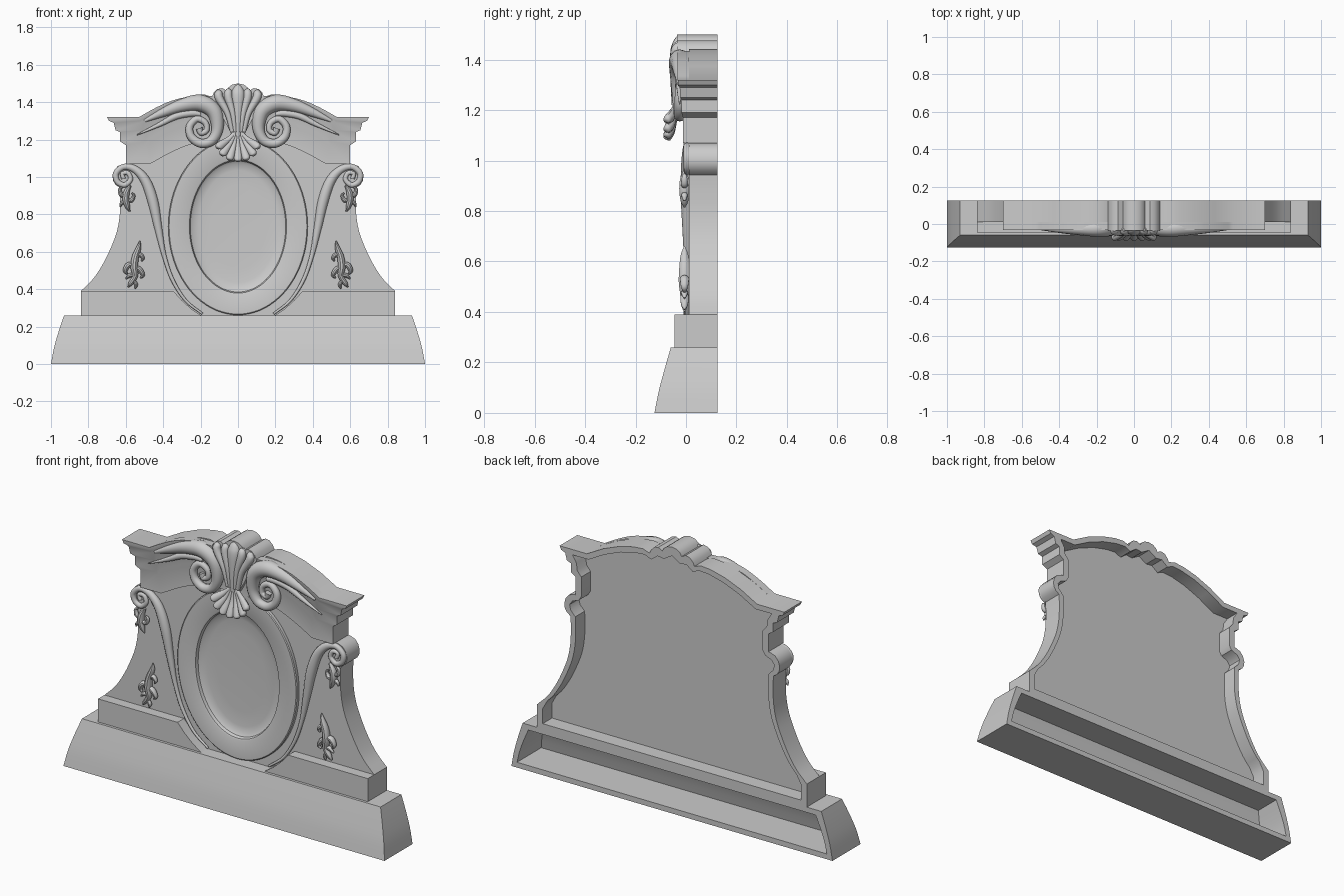
import bpy, bmesh
from math import sin, cos, pi
from mathutils import Vector

BACK, FACE = 0.125, 0.012


def finish(name, bm):
    bmesh.ops.recalc_face_normals(bm, faces=bm.faces)
    me = bpy.data.meshes.new(name)
    bm.to_mesh(me)
    bm.free()
    ob = bpy.data.objects.new(name, me)
    bpy.context.collection.objects.link(ob)
    return ob


def spline(pts, n=6):
    """Catmull-Rom through points of any dimension."""
    P = [Vector(p) for p in pts]
    P = [2 * P[0] - P[1]] + P + [2 * P[-1] - P[-2]]
    out = []
    for i in range(1, len(P) - 2):
        a, b, c, d = P[i - 1:i + 3]
        for k in range(n):
            t = k / n
            out.append(0.5 * (2 * b + (c - a) * t + (2 * a - 5 * b + 4 * c - d) * t * t
                              + (3 * b - a - 3 * c + d) * t ** 3))
    return out + [P[-2]]


def loop(bm, pts, y):
    return [bm.verts.new((p[0], y, p[1])) for p in pts]


def bridge(bm, a, b, closed=True):
    n = len(a)
    for i in range(n if closed else n - 1):
        j = (i + 1) % n
        bm.faces.new((a[i], a[j], b[j], b[i]))


def fill_between(bm, a, b):
    edges = []
    for l in (a, b):
        for i in range(len(l)):
            v, w = l[i], l[(i + 1) % len(l)]
            edges.append(bm.edges.get((v, w)) or bm.edges.new((v, w)))
    bmesh.ops.triangle_fill(bm, edges=edges, use_beauty=True)


def mirrored(half):
    pts = [tuple(p) for p in half]
    return pts + [(-x, z) for x, z in reversed(pts) if x > 1e-6]


def ellipse(rx, rz, n=80):
    return [(rx * cos(2 * pi * i / n), 0.735 + rz * sin(2 * pi * i / n)) for i in range(n)]


def plate(name, polys, y0, y1):
    bm = bmesh.new()
    for pts in polys:
        a, b = loop(bm, pts, y0), loop(bm, pts, y1)
        bridge(bm, a, b)
        bm.faces.new(a)
        bm.faces.new(b)
    return finish(name, bm)


def sweep(name, paths, y=0.0, flat=1.0, n=6, seg=12, mirror=True):
    """Tapering tubes; path points are (x, z, radius, y offset)."""
    bm = bmesh.new()
    for s in ((1, -1) if mirror else (1,)):
        for path in paths:
            pts = spline([tuple(p) + (0,) * (4 - len(p)) for p in path], n)
            prev = None
            for i, p in enumerate(pts):
                q, o = pts[min(i + 1, len(pts) - 1)], pts[max(i - 1, 0)]
                t = Vector((q[0] - o[0], q[1] - o[1])).normalized()
                r = max(p[2], 0.001)
                ring = []
                for k in range(seg):
                    c, d = r * cos(2 * pi * k / seg), r * sin(2 * pi * k / seg)
                    ring.append(bm.verts.new((s * (p[0] - t.y * c), y + p[3] + d * flat, p[1] + t.x * c)))
                if prev:
                    bridge(bm, prev, ring)
                else:
                    bm.faces.new(ring)
                prev = ring
            bm.faces.new(prev)
    return finish(name, bm)


# plinth: curved battered block, hollow from the back
bm = bmesh.new()
levels = spline([(0, 1.0, -0.125), (0.09, 0.983, -0.107), (0.18, 0.957, -0.083), (0.26, 0.93, -0.06)], 3)


def battered(levels):
    rows = [[bm.verts.new(c) for c in ((-x, BACK, z), (-x, y, z), (x, y, z), (x, BACK, z))] for z, x, y in levels]
    for a, b in zip(rows, rows[1:]):
        bridge(bm, a, b, False)
    bm.faces.new(rows[0])
    bm.faces.new(rows[-1])


battered(levels)
battered([(0.03 + z * 0.77, x - 0.035, y + 0.035) for z, x, y in levels])
bmesh.ops.triangle_fill(bm, edges=[e for e in bm.edges if len(e.link_faces) == 1], use_beauty=True)
finish("plinth", bm)

# body: full silhouette, oval opening in front, recessed back
flank = spline([(0.84, 0.39), (0.775, 0.455), (0.725, 0.53), (0.685, 0.61), (0.65, 0.7), (0.633, 0.79),
                (0.63, 0.88), (0.632, 0.942)], 4)
crest = [(0.14, 1.428), (0.13, 1.45), (0.11, 1.47), (0.085, 1.475), (0.06, 1.462), (0.05, 1.48),
         (0.03, 1.494), (0, 1.5)]
arch = [(0.53, 1.32), (0.43, 1.375), (0.33, 1.415), (0.24, 1.437), (0.18, 1.442)]
outer = mirrored([(0.84, 0.25)] + [tuple(p) for p in flank] +
                 [(0.655, 0.958), (0.668, 0.98), (0.671, 1.005), (0.662, 1.035), (0.643, 1.058), (0.615, 1.069),
                  (0.60, 1.07), (0.60, 1.17), (0.63, 1.19), (0.63, 1.24), (0.655, 1.25), (0.665, 1.29),
                  (0.69, 1.30), (0.70, 1.32)] + arch + crest)
inner = mirrored([(0.805, 0.29), (0.805, 0.375)] + [(p[0] - 0.03, p[1] + 0.004) for p in flank[2:]] +
                 [(0.63, 0.975), (0.638, 1.005), (0.62, 1.03), (0.58, 1.045), (0.565, 1.07), (0.565, 1.18),
                  (0.59, 1.21), (0.595, 1.25), (0.62, 1.29)] + [(x - 0.01, z - 0.03) for x, z in arch] +
                 [(0.13, 1.395), (0.09, 1.425), (0.05, 1.42), (0, 1.45)])
bm = bmesh.new()
f, b = loop(bm, outer, FACE), loop(bm, outer, BACK)
bridge(bm, f, b)
i0, i1 = loop(bm, inner, BACK), loop(bm, inner, 0.042)
bridge(bm, i0, i1)
fill_between(bm, b, i0)
bm.faces.new(i1)
rim = loop(bm, ellipse(0.373, 0.473), FACE)
fill_between(bm, f, rim)
# oval frame and hollow dish
for rx, rz, y in ((0.373, 0.473, -0.006), (0.368, 0.468, -0.01), (0.268, 0.364, -0.01), (0.26, 0.356, -0.006),
                  (0.255, 0.35, 0.01), (0.24, 0.335, 0.02), (0.21, 0.30, 0.026), (0.15, 0.22, 0.029)):
    nxt = loop(bm, ellipse(rx, rz), y)
    bridge(bm, rim, nxt)
    rim = nxt
bm.faces.new(rim)
finish("body", bm)

# step blocks either side of the oval
step = [(0.84, 0.255), (0.84, 0.39), (0.345, 0.39), (0.30, 0.34), (0.25, 0.295), (0.19, 0.255)]
plate("step", [[(s * x, z) for x, z in step] for s in (1, -1)], -0.045, FACE)

# cornice moulding following the arch
low = [(0.60, 1.07), (0.47, 1.07), (0.37, 1.125), (0.28, 1.165), (0.18, 1.19), (0, 1.2)]
top = [(0.70, 1.32), (0.53, 1.32), (0.43, 1.375), (0.33, 1.415), (0.2, 1.435), (0, 1.42)]
prof = [(0, FACE, .60), (0, -.012, .60), (.4, -.012, .60), (.48, -.018, .63), (.68, -.018, .63),
        (.72, -.023, .655), (.88, -.025, .665), (.92, -.031, .69), (1, -.033, .70), (1, FACE, .70)]
lows = [low[0]] + [tuple(p) for p in spline(low[1:], 4)]
tops = [top[0]] + [tuple(p) for p in spline(top[1:], 4)]
bm = bmesh.new()
for s in (1, -1):
    prev = [bm.verts.new((s * xe, FACE, 1.07 + 0.25 * t)) for t, y, xe in prof]
    for i, (l, u) in enumerate(zip(lows, tops)):
        col = [bm.verts.new((s * (xe if i == 0 else l[0] + (u[0] - l[0]) * t), y, l[1] + (u[1] - l[1]) * t))
               for t, y, xe in prof]
        bridge(bm, prev, col, False)
        prev = col
bmesh.ops.remove_doubles(bm, verts=bm.verts, dist=1e-5)
finish("cornice", bm)

# large crowning volutes with a raised fillet
sweep("crown_volute", [
    [(0.50, 1.30, .008), (0.40, 1.345, .024), (0.30, 1.382, .036), (0.2, 1.395, .045), (0.128, 1.35, .042),
     (0.11, 1.26, .032), (0.14, 1.195, .026), (0.2, 1.18, .024), (0.25, 1.215, .022), (0.258, 1.27, .02),
     (0.22, 1.31, .018), (0.175, 1.29, .016), (0.168, 1.25, .015), (0.197, 1.235, .015), (0.208, 1.26, .018)],
    [(0.54, 1.225, .003), (0.42, 1.28, .012), (0.33, 1.325, .018), (0.25, 1.34, .018), (0.20, 1.335, .012)]],
    y=-0.025, flat=0.95)

# shell crest: block behind, upward ribs, downward flared ribs
plate("crest_block", [mirrored([(0.03, 1.22)] + crest)], -0.035, FACE)
sweep("crest_ribs", [[(0.015 * k, 1.24, .012, -.01), (0.028 * k, 1.34, .016, -.012),
                      (0.05 * k, 1.42, .022, -.005), (0.052 * k, 1.462 - .006 * k, .02, 0),
                      (0.053 * k, 1.478 - .006 * k, .008, .004)] for k in (1, 2)], y=-0.035)
sweep("crest_centre_rib", [[(0, 1.22, .014, -.012), (0, 1.34, .022, -.012), (0, 1.43, .036, -.002),
                            (0, 1.47, .028, .003), (0, 1.497, .006, .006)]], y=-0.035, flat=0.7, mirror=False)
tips = [(0, 1.09), (0.045, 1.098), (0.083, 1.122), (0.105, 1.16)]
sweep("shell_ribs", [[(x * .12, 1.24, .010, 0), (x * .45, 1.24 + (z - 1.24) * .45, .014, -.008),
                      (x * .85, 1.24 + (z - 1.24) * .85, .022, -.026), (x, z, .019, -.034),
                      (x * 1.06, z - .01, .006, -.03)] for x, z in tips], y=-0.038, flat=0.9)

# side consoles: scroll and strap running down round the oval
sweep("side_scroll", [
    [(0.19, 0.268, .006), (0.28, 0.34, .008), (0.35, 0.45, .010), (0.395, 0.58, .012), (0.425, 0.72, .02),
     (0.455, 0.87, .028), (0.495, 0.98, .026), (0.55, 1.04, .02), (0.61, 1.054, .016), (0.652, 1.02, .016),
     (0.645, 0.975, .015), (0.607, 0.957, .014), (0.575, 0.985, .013), (0.587, 1.02, .012),
     (0.618, 1.018, .011), (0.612, 0.99, .012)]], y=0.004, flat=0.9)

# foliage drops on each flank
sweep("foliage", [
    [(0.575, 0.955, .006), (0.595, 0.92, .016), (0.60, 0.88, .018), (0.59, 0.84, .013), (0.578, 0.815, .003)],
    [(0.60, 0.90, .008), (0.625, 0.905, .012), (0.632, 0.935, .009), (0.618, 0.945, .004)],
    [(0.595, 0.88, .008), (0.57, 0.875, .012), (0.557, 0.90, .008), (0.568, 0.915, .004)],
    [(0.60, 0.87, .008), (0.622, 0.86, .010), (0.63, 0.84, .004)],
    [(0.525, 0.66, .002), (0.53, 0.625, .013), (0.548, 0.575, .018), (0.555, 0.52, .020), (0.55, 0.47, .015),
     (0.575, 0.43, .012), (0.588, 0.41, .003)],
    [(0.55, 0.56, .008), (0.525, 0.585, .012), (0.508, 0.565, .009), (0.516, 0.55, .004)],
    [(0.555, 0.53, .010), (0.585, 0.53, .015), (0.603, 0.50, .012), (0.592, 0.48, .005)],
    [(0.55, 0.52, .010), (0.525, 0.505, .014), (0.508, 0.475, .010), (0.522, 0.46, .004)],
    [(0.555, 0.47, .008), (0.575, 0.475, .012), (0.60, 0.455, .004)],
    [(0.56, 0.45, .008), (0.545, 0.425, .010), (0.55, 0.402, .003)]], y=-0.006, flat=1.2, n=4, seg=10)

# smooth shading with sharp creases
for ob in bpy.context.collection.objects:
    ob.select_set(True)
    bpy.context.view_layer.objects.active = ob
bpy.ops.object.shade_smooth_by_angle(angle=0.6)
